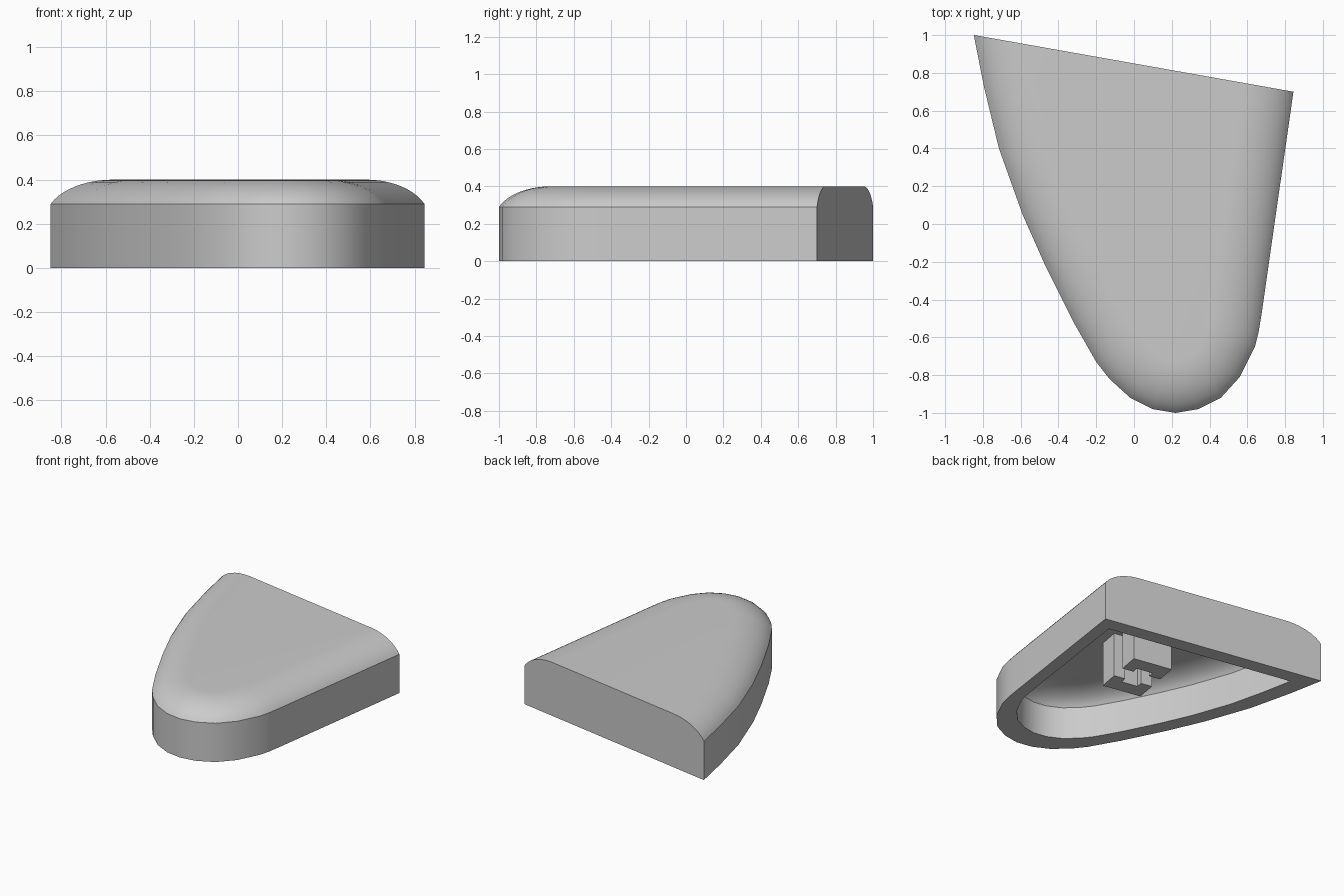
import bpy, bmesh
from math import sin, cos, radians, atan
from mathutils import Vector, Matrix

cube = bpy.data.objects.get("Cube")
if cube:
    bpy.data.objects.remove(cube)

grey = bpy.data.materials.new("plain_grey")
grey.use_nodes = True
colour = (0.6, 0.6, 0.6, 1)
grey.diffuse_color = colour
grey.node_tree.nodes["Principled BSDF"].inputs["Base Color"].default_value = colour

# Plan outline, running past the slanted back so it can be cut there
OUTLINE = [Vector(p) for p in (
    (-0.93, 1.45), (-0.848, 1.0), (-0.795, 0.73), (-0.715, 0.40), (-0.59, 0.05),
    (-0.47, -0.22), (-0.32, -0.52), (-0.20, -0.73), (-0.13, -0.82), (-0.02, -0.92),
    (0.10, -0.98), (0.22, -1.0), (0.34, -0.98), (0.46, -0.92), (0.56, -0.81),
    (0.64, -0.65), (0.66, -0.57), (0.675, -0.48), (0.844, 0.70), (0.951, 1.45))]
SLOPE = 0.1775
BACK = Vector((SLOPE, 1, 0)).normalized()


def inset(points, d):
    """Move an open outline inward by d, with mitred corners."""
    normals = []
    for a, b in zip(points, points[1:]):
        e = (b - a).normalized()
        normals.append(Vector((-e.y, e.x)))
    result = []
    for i, p in enumerate(points):
        n0, n1 = normals[max(i - 1, 0)], normals[min(i, len(normals) - 1)]
        result.append(p + (n0 + n1) * d / (1 + n0.dot(n1)))
    return result


def finish(name, bm):
    bmesh.ops.recalc_face_normals(bm, faces=bm.faces)
    mesh = bpy.data.meshes.new(name)
    bm.to_mesh(mesh)
    bm.free()
    mesh.materials.append(grey)
    obj = bpy.data.objects.new(name, mesh)
    bpy.context.collection.objects.link(obj)
    return obj


def domed_solid(name, z_bottom, size=1, offset=(0, 0, 0), steps=10):
    """Upright walls with a rounded shoulder, cut by the slanted back plane."""
    z_edge, z_top, round_in = 0.29, 0.40, 0.27
    t0 = radians(22)
    levels = [(0, z_bottom)]
    for k in range(steps + 1):
        t = t0 + (radians(90) - t0) * k / steps
        levels.append((round_in * (1 - cos(t) / cos(t0)),
                       z_edge + (z_top - z_edge) * (sin(t) - sin(t0)) / (1 - sin(t0))))
    bm = bmesh.new()
    rings = [[bm.verts.new((p.x, p.y, z)) for p in inset(OUTLINE, d)] for d, z in levels]
    n = len(OUTLINE)
    for low, high in zip(rings, rings[1:]):
        for i in range(n):
            j = (i + 1) % n
            bm.faces.new((low[i], low[j], high[j], high[i]))
    bm.faces.new(rings[0])
    bm.faces.new(rings[-1])
    cut = bmesh.ops.bisect_plane(
        bm, geom=bm.verts[:] + bm.edges[:] + bm.faces[:],
        plane_co=(0, 0.85, 0), plane_no=BACK, clear_outer=True)
    edges = [g for g in cut["geom_cut"] if isinstance(g, bmesh.types.BMEdge)]
    bmesh.ops.edgeloop_fill(bm, edges=edges)
    bm.transform(Matrix.Translation(offset) @ Matrix.Scale(size, 4))
    return finish(name, bm)


# Hollow shell: the cavity is a smaller copy of the outside
shell = domed_solid("cap_shell", 0)
cavity = domed_solid("cavity_cutter", -0.1, 0.842, (0.027, 0.018, 0))
cavity.hide_render = True
mod = shell.modifiers.new("hollow", 'BOOLEAN')
mod.object = cavity
mod.operation = 'DIFFERENCE'
mod.solver = 'EXACT'
bpy.context.view_layer.objects.active = shell
shell.select_set(True)
bpy.ops.object.modifier_apply(modifier=mod.name)
bpy.data.objects.remove(cavity)
bpy.ops.object.shade_smooth_by_angle(angle=radians(28))

# Stem under the cap: two notched halves with a slot between them
half = [(-0.15, 0.057), (-0.0625, 0.057), (-0.0625, 0.105), (0.0625, 0.105),
        (0.0625, 0.057), (0.15, 0.057), (0.15, 0.215), (-0.15, 0.215)]
for name, side in (("stem_back", 1), ("stem_front", -1)):
    bm = bmesh.new()
    face = bm.faces.new([bm.verts.new((u, v * side, 0)) for u, v in half])
    up = bmesh.ops.extrude_face_region(bm, geom=[face])["geom"]
    bmesh.ops.translate(bm, vec=(0, 0, 0.36),
                        verts=[g for g in up if isinstance(g, bmesh.types.BMVert)])
    bm.transform(Matrix.Translation((0.156, 0.22, 0)) @ Matrix.Rotation(-atan(SLOPE), 4, 'Z'))
    finish(name, bm)
